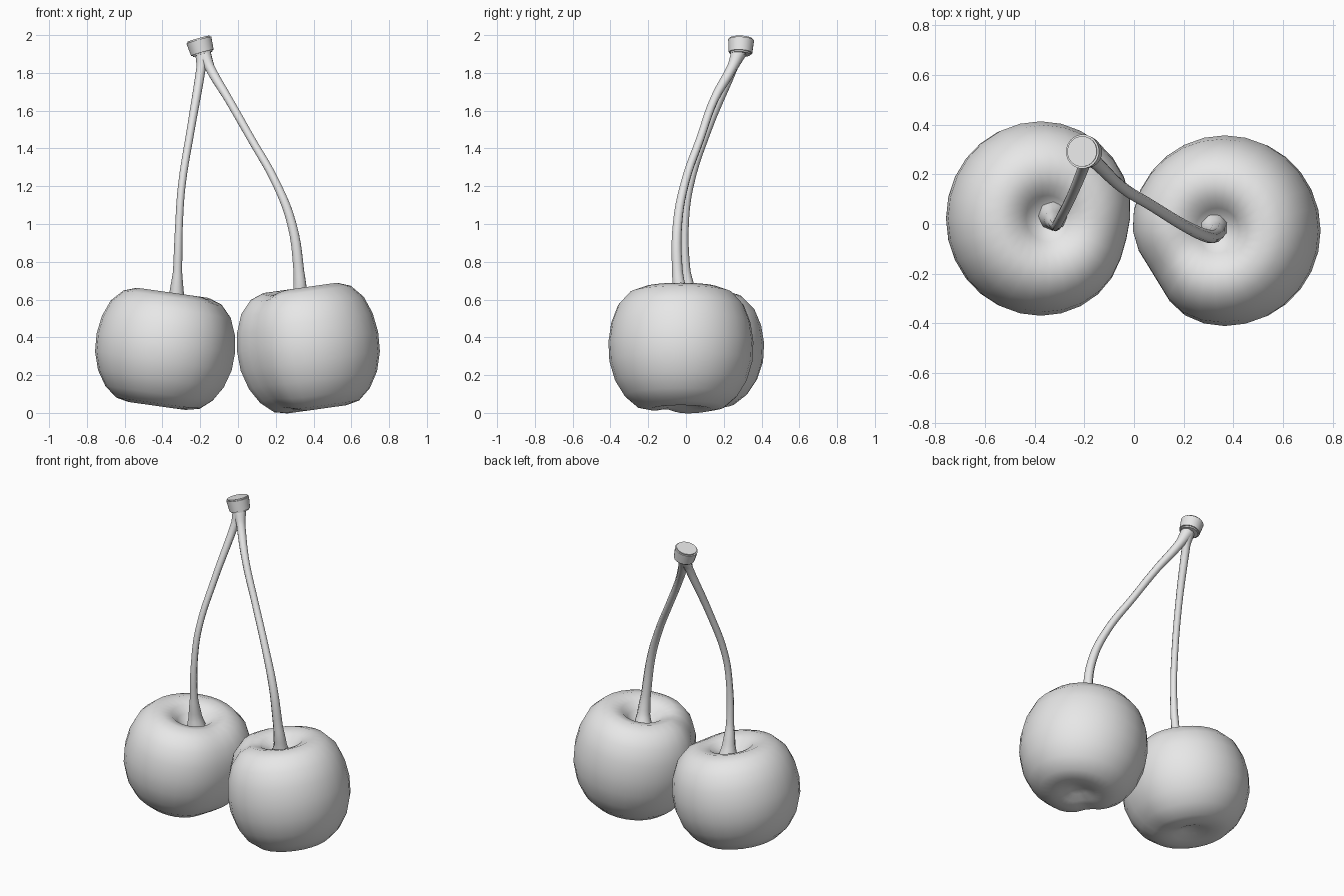
import bpy, bmesh, math
from mathutils import Vector, Matrix

cube = bpy.data.objects.get("Cube")
if cube:
    bpy.data.objects.remove(cube, do_unlink=True)

grey = bpy.data.materials.new("plain_grey")
grey.use_nodes = True
grey.diffuse_color = (0.8, 0.8, 0.8, 1)
grey.node_tree.nodes["Principled BSDF"].inputs["Base Color"].default_value = (0.8, 0.8, 0.8, 1)


def add_mesh(name, bm, angle):
    bmesh.ops.recalc_face_normals(bm, faces=bm.faces)
    mesh = bpy.data.meshes.new(name)
    bm.to_mesh(mesh)
    bm.free()
    obj = bpy.data.objects.new(name, mesh)
    bpy.context.collection.objects.link(obj)
    mesh.materials.append(grey)
    bpy.ops.object.select_all(action='DESELECT')
    obj.select_set(True)
    bpy.context.view_layer.objects.active = obj
    bpy.ops.object.shade_smooth_by_angle(angle=math.radians(angle))
    return obj


# Fruit outline from the stem dimple to the bottom dimple: radius, height
OUTLINE = [(0, .20), (.05, .21), (.09, .25), (.13, .29), (.20, .31), (.27, .285),
           (.33, .22), (.365, .13), (.38, .03), (.375, -.07), (.345, -.17),
           (.295, -.25), (.23, -.305), (.16, -.32), (.10, -.31), (.05, -.29), (0, -.28)]
SIDES = 28


def cherry(name, centre, tilt, groove_angle, scale, depth):
    """Revolved fruit with a soft seam groove down one side."""
    bm = bmesh.new()
    groove_angle = math.radians(groove_angle)
    rings = []
    for r, z in OUTLINE:
        if r == 0:
            rings.append([bm.verts.new((0, 0, z))] * SIDES)
            continue
        ring = []
        for i in range(SIDES):
            a = math.tau * i / SIDES
            off = math.remainder(a - groove_angle, math.tau)
            dip = depth * math.exp(-(off / 0.4) ** 2)
            rr = r * (1 - dip)
            zz = z * (1 - dip * min(1, r / 0.2) * 0.6)
            ring.append(bm.verts.new((rr * math.cos(a), rr * math.sin(a), zz)))
        rings.append(ring)
    for top, low in zip(rings, rings[1:]):
        for i in range(SIDES):
            j = (i + 1) % SIDES
            corners = dict.fromkeys((top[i], low[i], low[j], top[j]))
            bm.faces.new(list(corners))
    place = (Matrix.Translation(centre) @ Matrix.Rotation(math.radians(tilt), 4, 'Y')
             @ Matrix.Diagonal((*scale, 1)))
    bm.transform(place)
    return add_mesh(name, bm, 80)


def stem(name, path):
    """Tapered tube through points of x, y, z, radius."""
    data = bpy.data.curves.new(name, 'CURVE')
    data.dimensions = '3D'
    data.bevel_depth = 1
    data.bevel_resolution = 2
    data.resolution_u = 5
    data.use_fill_caps = True
    line = data.splines.new('BEZIER')
    line.bezier_points.add(len(path) - 1)
    for p, (x, y, z, r) in zip(line.bezier_points, path):
        p.co = (x, y, z)
        p.radius = r
        p.handle_left_type = p.handle_right_type = 'AUTO'
    obj = bpy.data.objects.new(name, data)
    bpy.context.collection.objects.link(obj)
    data.materials.append(grey)
    bpy.ops.object.select_all(action='DESELECT')
    obj.select_set(True)
    bpy.context.view_layer.objects.active = obj
    bpy.ops.object.convert(target='MESH')
    bpy.ops.object.shade_smooth_by_angle(angle=math.radians(60))


# Fruits
cherry("right_cherry", (-.38, .022, .34), 8, -15, (.99, 1.03, .96), .05)
cherry("left_cherry", (.37, -.027, .345), -8, 212, (1, 1.01, 1.03), .11)

# Stems
stem("right_stem", [(-.325, .035, .52, .065), (-.325, .02, .62, .04), (-.32, 0, .75, .024),
                    (-.312, -.005, 1, .02), (-.298, .02, 1.2, .02),
                    (-.25, .115, 1.5, .021), (-.195, .25, 1.83, .025),
                    (-.185, .28, 1.91, .042)])
stem("left_stem", [(.32, -.01, .54, .06), (.328, -.03, .63, .04), (.322, -.045, .75, .03),
                   (.285, -.045, 1, .026), (.2, -.005, 1.22, .023),
                   (.07, .075, 1.45, .022), (-.05, .15, 1.66, .023),
                   (-.15, .245, 1.83, .028), (-.185, .28, 1.91, .042)])

# Tilted cap where the stems meet
bm = bmesh.new()
bmesh.ops.create_cone(bm, cap_ends=True, segments=20, radius1=.062, radius2=.07, depth=.085)
rims = [e for e in bm.edges if abs(e.verts[0].co.z - e.verts[1].co.z) < .01]
bmesh.ops.bevel(bm, geom=rims, offset=.008, segments=2, affect='EDGES')
axis = Vector((-.28, .05, 1)).to_track_quat('Z', 'Y').to_matrix().to_4x4()
bm.transform(Matrix.Translation((-.198, .29, 1.94)) @ axis)
add_mesh("stem_cap", bm, 35)
